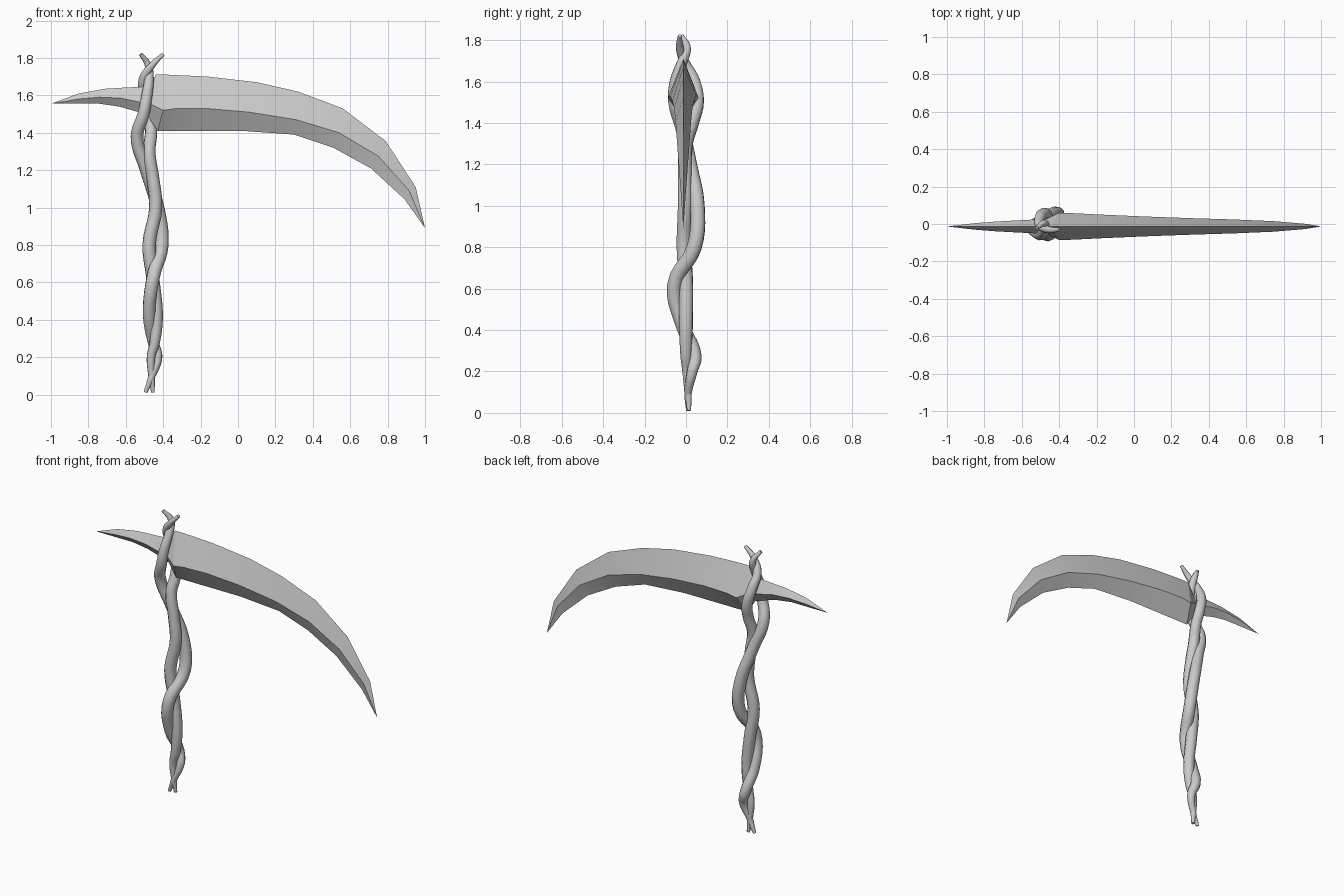
import bpy, bmesh, math

cube = bpy.data.objects.get("Cube")
if cube:
    bpy.data.objects.remove(cube, do_unlink=True)

GREY = (0.6, 0.6, 0.6, 1)
mat = bpy.data.materials.new("plain grey")
mat.use_nodes = True
mat.diffuse_color = GREY
mat.node_tree.nodes["Principled BSDF"].inputs["Base Color"].default_value = GREY


def finish(obj, angle):
    bpy.ops.object.select_all(action='DESELECT')
    obj.select_set(True)
    bpy.context.view_layer.objects.active = obj
    if obj.type == 'CURVE':
        bpy.ops.object.convert(target='MESH')
    bpy.ops.object.shade_smooth_by_angle(angle=math.radians(angle))


def loft_blade(name, stations, tip, y=-0.013):
    """Diamond sections (top, ridge, bottom, half thickness) running to a tip."""
    bm = bmesh.new()
    rings = []
    for top, ridge, bottom, t in stations:
        rings.append([bm.verts.new(p) for p in (
            (top[0], y, top[1]), (ridge[0], y - t, ridge[1]),
            (bottom[0], y, bottom[1]), (ridge[0], y + t, ridge[1]))])
    point = bm.verts.new((tip[0], y, tip[1]))
    bm.faces.new(rings[0])
    for a, b in zip(rings, rings[1:]):
        for i in range(4):
            j = (i + 1) % 4
            bm.faces.new((a[i], a[j], b[j], b[i]))
    for i in range(4):
        bm.faces.new((rings[-1][i], rings[-1][(i + 1) % 4], point))
    bmesh.ops.recalc_face_normals(bm, faces=bm.faces)
    mesh = bpy.data.meshes.new(name)
    bm.to_mesh(mesh)
    bm.free()
    mesh.materials.append(mat)
    obj = bpy.data.objects.new(name, mesh)
    bpy.context.collection.objects.link(obj)
    finish(obj, 15)


def strand(name, points):
    """Round vine through (x, y, z, radius) points."""
    curve = bpy.data.curves.new(name, 'CURVE')
    curve.dimensions = '3D'
    curve.bevel_depth = 1
    curve.bevel_resolution = 3
    curve.resolution_u = 5
    curve.use_fill_caps = True
    spline = curve.splines.new('BEZIER')
    spline.bezier_points.add(len(points) - 1)
    for bp, (x, y, z, r) in zip(spline.bezier_points, points):
        bp.co = (x, y, z)
        bp.radius = r
        bp.handle_left_type = bp.handle_right_type = 'AUTO'
    curve.materials.append(mat)
    obj = bpy.data.objects.new(name, curve)
    bpy.context.collection.objects.link(obj)
    finish(obj, 50)


# Long curved cutting blade
loft_blade("main_blade", [
    ((-.48, 1.62), (-.48, 1.56), (-.49, 1.50), .035),
    ((-.44, 1.71), (-.40, 1.52), (-.43, 1.41), .073),
    ((-.37, 1.71), (-.33, 1.53), (-.35, 1.41), .071),
    ((-.16, 1.70), (-.17, 1.53), (-.18, 1.41), .063),
    ((.10, 1.67), (.06, 1.51), (.02, 1.41), .053),
    ((.32, 1.62), (.31, 1.47), (.30, 1.39), .044),
    ((.56, 1.53), (.54, 1.40), (.51, 1.32), .037),
    ((.79, 1.355), (.75, 1.275), (.71, 1.21), .028),
    ((.95, 1.11), (.915, 1.09), (.89, 1.045), .014),
], (1, .89))

# Short rear spike
loft_blade("rear_spike", [
    ((-.47, 1.645), (-.47, 1.56), (-.48, 1.49), .04),
    ((-.53, 1.645), (-.53, 1.565), (-.53, 1.51), .037),
    ((-.63, 1.64), (-.63, 1.585), (-.635, 1.54), .032),
    ((-.71, 1.635), (-.74, 1.59), (-.74, 1.555), .026),
    ((-.85, 1.61), (-.855, 1.58), (-.855, 1.555), .017),
], (-1, 1.555))

# Two entwined vines forming the handle
strand("front_vine", [
    (-.52, -.02, 1.82, .010), (-.48, .005, 1.76, .019), (-.475, -.02, 1.69, .025),
    (-.487, -.05, 1.6, .029), (-.505, -.055, 1.5, .032), (-.54, -.02, 1.38, .034),
    (-.49, .02, 1.2, .034), (-.43, .055, 1.0, .036), (-.408, .04, .8, .037),
    (-.455, -.055, .62, .036), (-.475, -.015, .42, .034), (-.45, .045, .27, .031),
    (-.43, .03, .2, .026), (-.46, .01, .1, .019), (-.495, .01, .012, .010)])
strand("back_vine", [
    (-.40, -.03, 1.82, .010), (-.46, -.03, 1.76, .019), (-.505, -.005, 1.69, .025),
    (-.50, .04, 1.6, .030), (-.475, .055, 1.5, .032), (-.465, .03, 1.4, .033),
    (-.475, 0, 1.3, .034), (-.455, -.005, 1.16, .034), (-.44, -.005, 1.0, .035),
    (-.475, -.01, .8, .036), (-.455, 0, .62, .035), (-.435, 0, .42, .034),
    (-.445, 0, .28, .028), (-.465, .005, .2, .023), (-.462, .01, .1, .018),
    (-.455, .015, .012, .010)])
